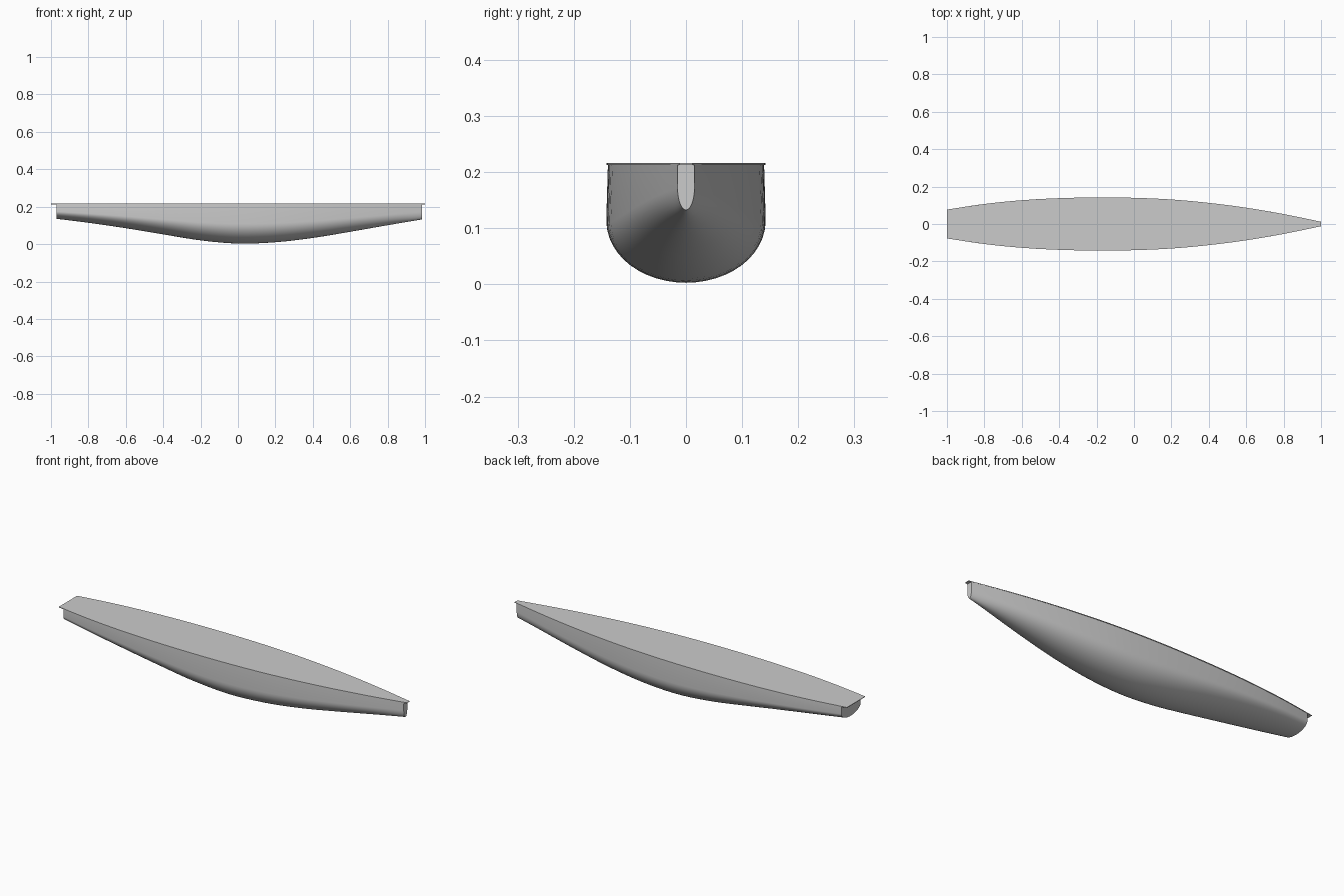
import bpy, bmesh, math

old = bpy.data.objects.get("Cube")
if old:
    bpy.data.objects.remove(old)

grey = bpy.data.materials.new("plain grey")
grey.use_nodes = True
colour = (0.6, 0.6, 0.6, 1)
grey.diffuse_color = colour
grey.node_tree.nodes["Principled BSDF"].inputs["Base Color"].default_value = colour

TOP = 0.213
STERN, BOW = -0.97, 0.985
STATIONS, ARC = 40, 12

# Evenly spaced control values from stern (x = -1) to bow (x = 1)
KEEL = [0.139, 0.114, 0.085, 0.052, 0.02, 0.003, 0.01, 0.033, 0.066, 0.101, 0.135]
BEAM = [0.077, 0.107, 0.127, 0.138, 0.142, 0.14, 0.131, 0.113, 0.087, 0.053, 0.012]


def sample(values, x):
    """Smooth curve through the control values."""
    last = len(values) - 1
    t = (x + 1) / 2 * last
    i = min(int(t), last - 1)
    f = t - i
    a, b = values[i], values[i + 1]
    before = values[i - 1] if i else 2 * a - b
    after = values[i + 2] if i + 2 <= last else 2 * b - a
    m, n = (b - before) / 2, (after - a) / 2
    return a + m * f + (3 * (b - a) - 2 * m - n) * f**2 + (2 * (a - b) + m + n) * f**3


def section(x):
    """Straight upper sides over a rounded bottom."""
    keel, beam = sample(KEEL, x), sample(BEAM, x)
    chine = keel + 0.5 * (TOP - keel)
    points = [(x, -beam * 0.98, TOP)]
    for k in range(ARC * 2 + 1):
        a = math.pi * k / (ARC * 2)
        points.append((x, -beam * math.cos(a), chine - (chine - keel) * math.sin(a)))
    points.append((x, beam * 0.98, TOP))
    return points


def finish(name, bm):
    bmesh.ops.recalc_face_normals(bm, faces=bm.faces)
    mesh = bpy.data.meshes.new(name)
    bm.to_mesh(mesh)
    bm.free()
    mesh.materials.append(grey)
    obj = bpy.data.objects.new(name, mesh)
    bpy.context.collection.objects.link(obj)
    return obj


# Hull: lofted sections closed by a transom, a narrow stem face and a flat top
bm = bmesh.new()
rings = []
for s in range(STATIONS + 1):
    x = STERN + (BOW - STERN) * s / STATIONS
    rings.append([bm.verts.new(p) for p in section(x)])
for a, b in zip(rings, rings[1:]):
    for i in range(len(a)):
        j = (i + 1) % len(a)
        bm.faces.new((a[i], a[j], b[j], b[i]))
bm.faces.new(rings[0])
bm.faces.new(rings[-1])
hull = finish("hull", bm)
bpy.ops.object.select_all(action="DESELECT")
hull.select_set(True)
bpy.context.view_layer.objects.active = hull
bpy.ops.object.shade_smooth_by_angle(angle=math.radians(35))

# Deck: thin flat plate that overhangs both ends
bm = bmesh.new()
xs = [-1 + 2 * s / STATIONS for s in range(STATIONS + 1)]
outline = [(x, -sample(BEAM, x)) for x in xs] + [(x, sample(BEAM, x)) for x in reversed(xs)]
plate = bm.faces.new([bm.verts.new((x, y, TOP)) for x, y in outline])
rim = bmesh.ops.extrude_face_region(bm, geom=[plate])["geom"]
bmesh.ops.translate(bm, vec=(0, 0, 0.003), verts=[v for v in rim if isinstance(v, bmesh.types.BMVert)])
finish("deck", bm)
